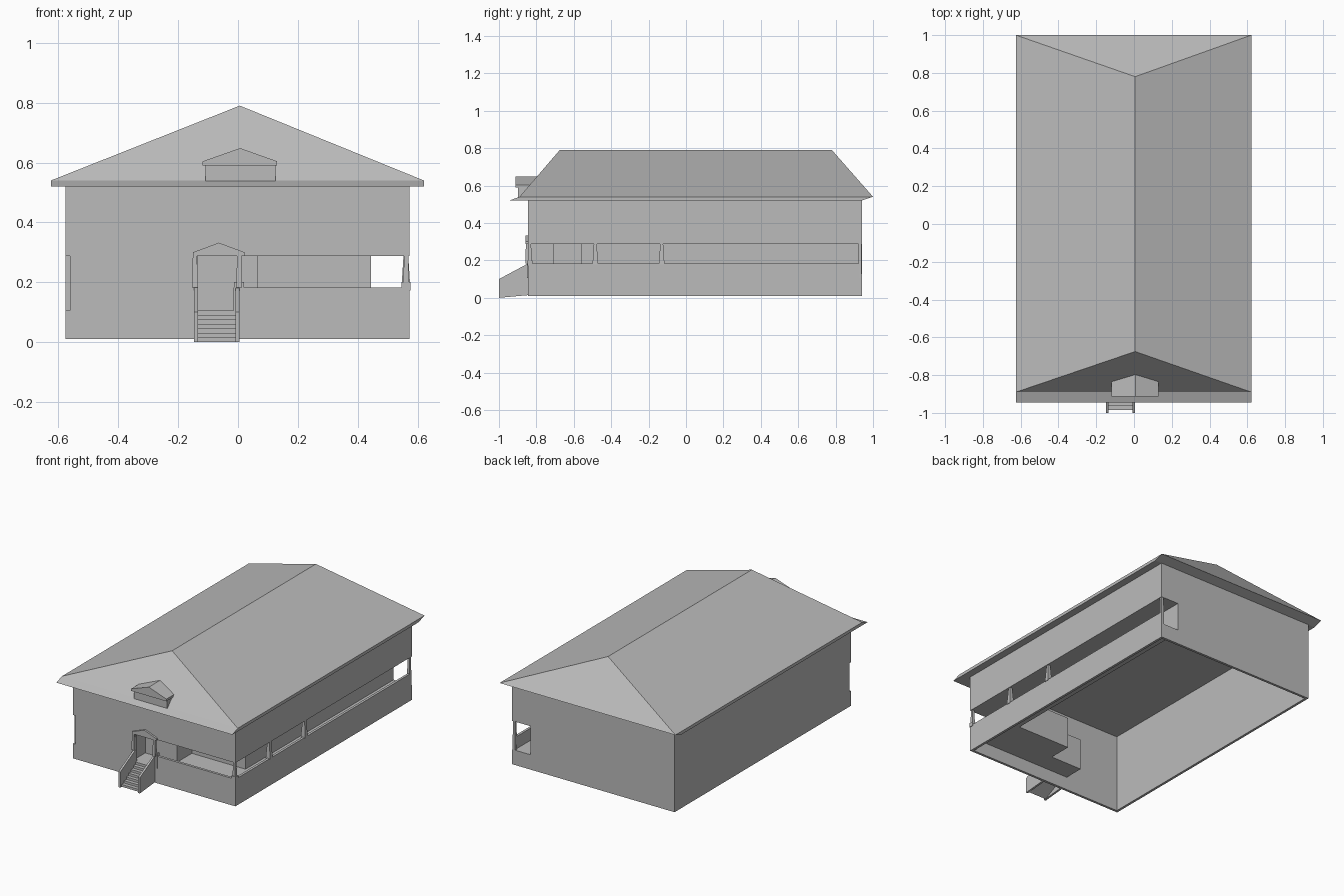
import bpy
import bmesh
import math
from mathutils import Matrix

cube = bpy.data.objects.get("Cube")
if cube:
    bpy.data.objects.remove(cube, do_unlink=True)

grey = bpy.data.materials.new("plain grey")
grey.use_nodes = True
colour = (0.5, 0.5, 0.5, 1)
grey.diffuse_color = colour
grey.node_tree.nodes["Principled BSDF"].inputs["Base Color"].default_value = colour


def finish(name, bm):
    bmesh.ops.recalc_face_normals(bm, faces=bm.faces)
    mesh = bpy.data.meshes.new(name)
    bm.to_mesh(mesh)
    bm.free()
    mesh.materials.append(grey)
    obj = bpy.data.objects.new(name, mesh)
    bpy.context.collection.objects.link(obj)
    return obj


def box(name, x, y, z):
    bm = bmesh.new()
    bmesh.ops.create_cube(bm, size=1)
    for v in bm.verts:
        v.co = [r[0] if c < 0 else r[1] for c, r in zip(v.co, (x, y, z))]
    return finish(name, bm)


def prism(name, profile, start, end, axis):
    """Extrude a closed profile along the x or y axis."""
    def place(p, d):
        return (d, p[0], p[1]) if axis == "x" else (p[0], d, p[1])
    bm = bmesh.new()
    rings = [[bm.verts.new(place(p, d)) for p in profile] for d in (start, end)]
    n = len(profile)
    for i in range(n):
        j = (i + 1) % n
        bm.faces.new((rings[0][i], rings[0][j], rings[1][j], rings[1][i]))
    for ring in rings:
        bm.faces.new(ring)
    return finish(name, bm)


def post(name, x, y, bottom, top, wide, narrow):
    """Square post, tapered towards the top."""
    bm = bmesh.new()
    bmesh.ops.create_cone(bm, cap_ends=True, segments=4,
                          radius1=wide / math.sqrt(2), radius2=narrow / math.sqrt(2),
                          depth=top - bottom)
    bmesh.ops.rotate(bm, verts=bm.verts, matrix=Matrix.Rotation(math.pi / 4, 3, "Z"))
    bmesh.ops.translate(bm, verts=bm.verts, vec=(x, y, (bottom + top) / 2))
    return finish(name, bm)


L, R, F, B = -0.577, 0.573, -0.845, 0.94       # outer wall faces
GROUND, DECK, SILL, HEAD, EAVE = 0.01, 0.105, 0.183, 0.288, 0.52
T = 0.016                                      # wall thickness
ROOM = 0.445                                   # verandah side of the rooms

# Outer walls, open underneath
box("left_wall", (L, L + T), (F + T, B), (GROUND, EAVE))
box("back_wall", (L + T, ROOM), (B - T, B), (GROUND, EAVE))
box("back_wall_low", (ROOM, R), (B - T, B), (GROUND, DECK))
box("back_wall_high", (ROOM, R), (B - T, B), (HEAD, EAVE))
box("right_parapet", (R - T, R), (F + T, B - T), (GROUND, SILL))
box("right_wall_high", (R - T, R), (F + T, B - T), (HEAD, EAVE))
box("front_wall", (L + T, -0.135), (F, F + T), (GROUND, EAVE))
for low, high in ((GROUND, DECK), (HEAD, EAVE)):
    box("front_left_corner", (L, L + T), (F, F + T), (low, high))
box("door_sill", (-0.135, -0.015), (F, F + T), (GROUND, DECK))
box("front_parapet", (-0.015, R), (F, F + T), (GROUND, SILL))
box("front_wall_high", (-0.135, R), (F, F + T), (HEAD, EAVE))

# Verandah floor and ceiling
for label, low, high in (("floor", DECK - 0.01, DECK), ("ceiling", HEAD, HEAD + 0.01)):
    box("entrance_" + label, (-0.16, 0.065), (F + T, -0.71), (low, high))
    box("front_porch_" + label, (0.065, ROOM), (F + T, -0.56), (low, high))
    box("side_verandah_" + label, (ROOM, R - T), (F + T, B - T), (low, high))

# Room walls behind the verandah
box("verandah_wall", (ROOM - 0.01, ROOM), (-0.56, B - T), (DECK - 0.01, HEAD + 0.01))
box("porch_back_wall", (0.065, ROOM - 0.01), (-0.56, -0.55), (DECK - 0.01, HEAD + 0.01))
box("porch_return_wall", (0.055, 0.065), (-0.71, -0.55), (DECK - 0.01, HEAD + 0.01))
box("entrance_back_wall", (-0.16, 0.055), (-0.71, -0.70), (DECK - 0.01, HEAD + 0.01))
box("entrance_side_wall", (-0.17, -0.16), (F + T, -0.70), (DECK - 0.01, HEAD + 0.01))

# Verandah posts
for y in (-0.485, -0.13):
    post("verandah_post", R - 0.012, y, SILL - 0.005, HEAD, 0.03, 0.016)
post("front_corner_post", 0.562, F + 0.01, SILL, HEAD, 0.02, 0.014)
post("back_corner_post", 0.562, B - 0.01, DECK, HEAD, 0.02, 0.014)
box("corner_pedestal", (0.546, R + 0.004), (F - 0.002, F + 0.025), (SILL - 0.01, 0.2))

# Entrance posts, pedestal and pediment
for x in (-0.144, 0.004):
    post("entrance_post", x, F - 0.004, SILL, HEAD, 0.02, 0.014)
box("entrance_pedestal", (-0.013, 0.02), (F - 0.004, F + 0.02), (DECK, 0.2))
prism("entrance_pediment",
      [(-0.15, 0.287), (0.022, 0.287), (0.022, 0.3), (-0.064, 0.332), (-0.15, 0.3)],
      -0.857, F, "y")

# Steps with sloping side walls
count, start = 6, -0.985
run, rise = (F - start) / count, DECK / (count + 1)
top_line = [(start, 0.0)]
for i in range(count):
    top_line += [(start + i * run, (i + 1) * rise), (start + (i + 1) * run, (i + 1) * rise)]
prism("steps", top_line + [(F, 0.07)], -0.135, -0.008, "x")
for x in (-0.147, -0.008):
    prism("step_side", [(-1, 0), (F, 0.014), (F, SILL), (-1, 0.1)], x, x + 0.013, "x")

# Hipped roof on a slanted eave band
bm = bmesh.new()
EL, ER = -0.625, 0.621


def ring(y0, y1, z):
    return [bm.verts.new(p) for p in ((EL, y0, z), (ER, y0, z), (ER, y1, z), (EL, y1, z))]


low = ring(-0.945, 0.94, EAVE)
high = ring(-0.89, 1.0, 0.54)
front_peak, back_peak = [bm.verts.new((0.006, y, 0.79)) for y in (-0.675, 0.78)]
bm.faces.new(low)
for i in range(4):
    j = (i + 1) % 4
    bm.faces.new((low[i], low[j], high[j], high[i]))
bm.faces.new((high[0], high[1], front_peak))
bm.faces.new((high[1], high[2], back_peak, front_peak))
bm.faces.new((high[2], high[3], back_peak))
bm.faces.new((high[3], high[0], front_peak, back_peak))
finish("main_roof", bm)

# Small gabled dormer
box("dormer_body", (-0.108, 0.126), (-0.897, -0.82), (0.53, 0.592))
prism("dormer_roof",
      [(-0.118, 0.59), (0.131, 0.59), (0.131, 0.604), (0.007, 0.648), (-0.118, 0.604)],
      -0.912, -0.785, "y")
